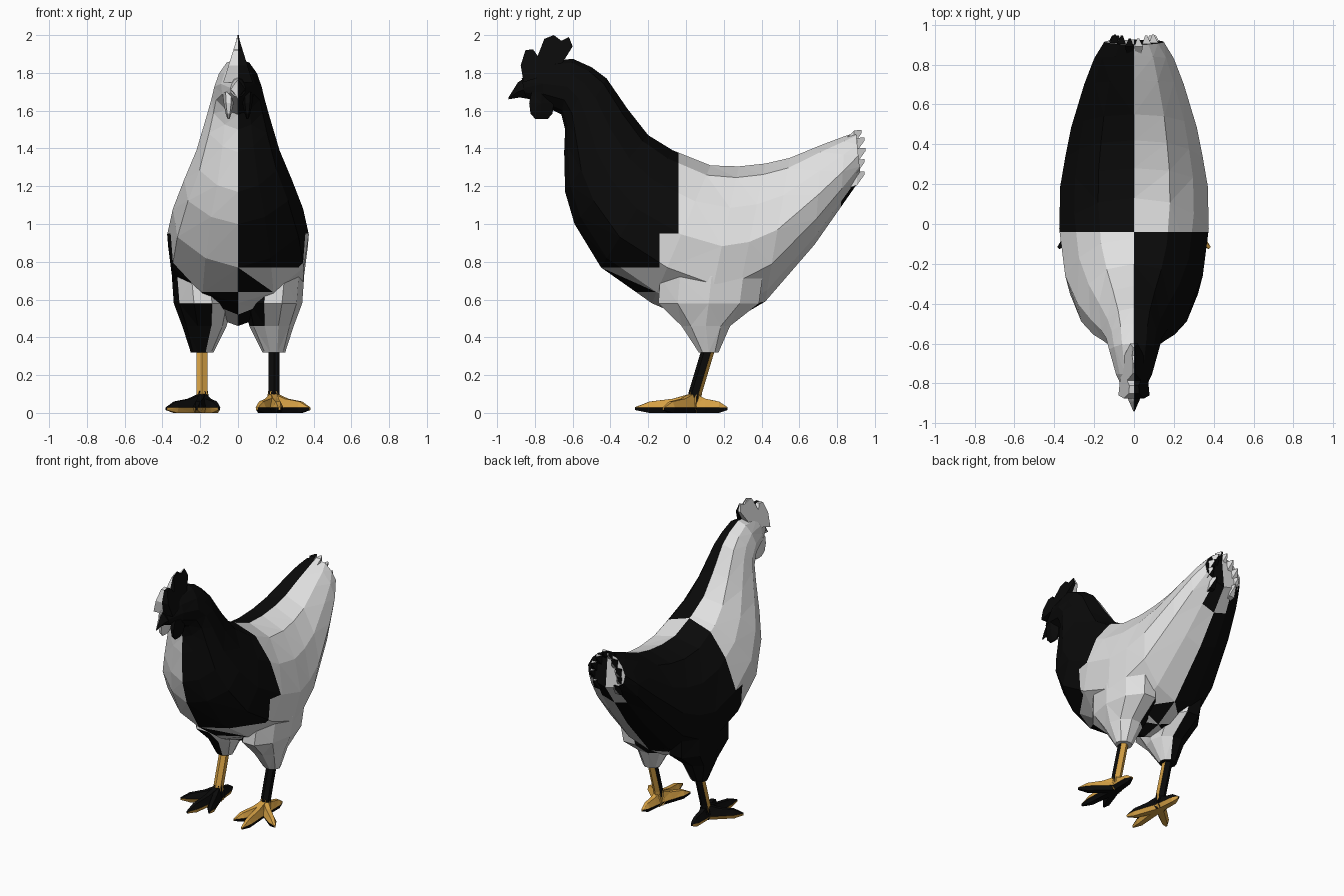
import bpy, bmesh, math
from mathutils import Vector

if "Cube" in bpy.data.objects:
    bpy.data.objects.remove(bpy.data.objects["Cube"])


def material(name, rgb):
    m = bpy.data.materials.new(name)
    m.diffuse_color = (*rgb, 1)
    m.use_nodes = True
    m.node_tree.nodes["Principled BSDF"].inputs["Base Color"].default_value = m.diffuse_color
    return m


WHITE = material("white_feather", (0.75, 0.75, 0.75))
BLACK = material("black", (0.003, 0.003, 0.003))
GOLD = material("golden_leg", (0.68, 0.36, 0.06))


def loft(name, rings, light, rule, cuts=()):
    """Skin rings of points, split along planes, and colour faces black by rule.
    The rule describes the right side; the left side is its inverse."""
    bm = bmesh.new()
    vs = [[bm.verts.new(p) for p in r] for r in rings]
    n = len(vs[0])
    for a, b in zip(vs, vs[1:]):
        for i in range(n):
            j = (i + 1) % n
            bm.faces.new((a[i], a[j], b[j], b[i]))
    bm.faces.new(vs[0])
    bm.faces.new(vs[-1])
    bmesh.ops.recalc_face_normals(bm, faces=bm.faces)
    bmesh.ops.triangulate(bm, faces=bm.faces)
    for co, no in cuts:
        bmesh.ops.bisect_plane(bm, geom=bm.verts[:] + bm.edges[:] + bm.faces[:],
                               dist=1e-4, plane_co=co, plane_no=no)
    bmesh.ops.recalc_face_normals(bm, faces=bm.faces)
    bm.normal_update()
    for f in bm.faces:
        c, nr = f.calc_center_median(), f.normal.copy()
        left = c.x < 0
        if left:
            c.x, nr.x = -c.x, -nr.x
        f.material_index = int(bool(rule(c, nr, left)) != left)
    me = bpy.data.meshes.new(name)
    bm.to_mesh(me)
    bm.free()
    me.materials.append(light)
    me.materials.append(BLACK)
    ob = bpy.data.objects.new(name, me)
    bpy.context.collection.objects.link(ob)
    return ob


MID = ((0, 0, 0), (1, 0, 0))
always = lambda c, n, left: True

# Body, neck, head and tail: top y,z / bottom y,z / half width
sections = [
    (-0.87, 1.77, -0.85, 1.67, 0.04),
    (-0.75, 1.855, -0.76, 1.63, 0.09),
    (-0.60, 1.875, -0.66, 1.58, 0.125),
    (-0.50, 1.83, -0.64, 1.50, 0.14),
    (-0.42, 1.77, -0.645, 1.38, 0.165),
    (-0.31, 1.61, -0.64, 1.17, 0.22),
    (-0.20, 1.47, -0.59, 1.00, 0.285),
    (-0.07, 1.39, -0.45, 0.77, 0.345),
    (0.13, 1.31, -0.18, 0.58, 0.375),
    (0.28, 1.305, 0.10, 0.46, 0.37),
    (0.42, 1.32, 0.25, 0.49, 0.345),
    (0.55, 1.35, 0.42, 0.59, 0.315),
    (0.72, 1.42, 0.68, 0.89, 0.25),
    (0.84, 1.465, 0.82, 1.09, 0.20),
    (0.90, 1.485, 0.925, 1.24, 0.15)]
# Half cross-section: fraction down from the top, fraction of the width
half = [(0.07, 0.48), (0.26, 0.8), (0.5, 1.0), (0.74, 0.93), (0.92, 0.5)]
outline = [(0, 0)] + half + [(1, 0)] + [(t, -w) for t, w in reversed(half)]


def body_rule(c, n, left):
    if c.y > 0.7:  # tail end and the strip under it
        return n.y > 0.9 or (c.x < 0.075 and c.z > 1.05 and n.z < -0.1)
    if c.z < 0.62 and c.y > 0:  # between the thighs
        return c.x < 0.1
    if c.y > (-0.04 if c.z > 0.95 else -0.14):
        return False
    return c.z > (0.64 if left else 0.77) or (c.x < 0.1 and c.z > 0.64)


loft("body", [[(w * hw, ty + (by - ty) * t, tz + (bz - tz) * t) for t, w in outline]
              for ty, tz, by, bz, hw in sections], WHITE, body_rule,
     [((0, -0.04, 0), (0, 1, 0)), ((0, -0.14, 0), (0, 1, 0)), ((0, 0, 0.95), (0, 0, 1)),
      ((0, 0, 0.77), (0, 0, 1)), ((0, 0, 0.64), (0, 0, 1)), MID])

# Beak
loft("beak", [[(0, -0.83, 1.79), (0.05, -0.83, 1.72), (0, -0.82, 1.66), (-0.05, -0.83, 1.72)],
              [(0, -0.89, 1.75), (0.025, -0.89, 1.70), (0, -0.88, 1.67), (-0.025, -0.89, 1.70)],
              [(0, -0.94, 1.67), (0.003, -0.94, 1.665), (0, -0.94, 1.66), (-0.003, -0.94, 1.665)]],
     WHITE, always, [MID])

# Comb: upright plate, thinner towards the top
comb = [(-0.86, 1.75), (-0.875, 1.84), (-0.85, 1.92), (-0.81, 1.925), (-0.785, 1.89),
        (-0.75, 1.98), (-0.70, 2.0), (-0.66, 1.97), (-0.62, 1.99), (-0.60, 1.94),
        (-0.65, 1.86), (-0.70, 1.80)]
loft("comb", [[(s * max(0.004, 0.05 * (2.0 - z) / 0.16), y, z) for y, z in comb]
              for s in (1, -1)], WHITE, always, [MID])

# Tail feather tips: x, z, tip y
feathers = [(0.02, 1.495, 0.93), (0.06, 1.455, 0.945), (0.095, 1.40, 0.95),
            (0.105, 1.34, 0.945), (0.08, 1.275, 0.945)]

for s, side in ((1, "right"), (-1, "left")):
    # Tail feathers: slim blades growing out of the tail end
    for i, (x, z, ty) in enumerate(feathers):
        rings = [[(s * (x + a * k), y, z + b * k + dz) for a, b in
                  ((-0.018, 0.035), (0.025, 0.035), (0.025, -0.035), (-0.018, -0.035))]
                 for y, k, dz in ((0.84, 0.6, -0.07), (ty - 0.04, 1.0, -0.035), (ty, 0.25, -0.005))]
        loft(f"tail_feather_{side}_{i}", rings, WHITE,
             lambda c, n, left: n.x < -0.2 or n.z < -0.5 or n.y > 0.6)

    # Wattle: hanging lobe with a narrow tip
    rings = [[(s * (0.05 + 0.026 * k * math.cos(a)), -0.765 + 0.075 * m * math.sin(a), z)
              for a in [math.tau * j / 6 for j in range(6)]]
             for z, k, m in ((1.70, 1.2, 0.8), (1.64, 1.0, 1.0), (1.585, 0.6, 0.9), (1.555, 0.2, 0.5))]
    loft("wattle_" + side, rings, WHITE, always)

    # Thigh: z, x range, y range
    rings = []
    for z, x0, x1, y0, y1 in ((0.88, 0.08, 0.31, 0.0, 0.36), (0.72, 0.05, 0.35, -0.15, 0.42),
                              (0.58, 0.03, 0.34, -0.16, 0.40), (0.46, 0.06, 0.295, -0.03, 0.24),
                              (0.32, 0.13, 0.25, 0.065, 0.175)):
        cx, rx, cy, ry = (x0 + x1) / 2, (x1 - x0) / 2, (y0 + y1) / 2, (y1 - y0) / 2
        rings.append([(s * (cx + rx * math.cos(a)), cy + ry * math.sin(a), z)
                      for a in [math.tau * j / 10 for j in range(10)]])

    def thigh_rule(c, n, left):
        if left and n.y < -0.2 and c.z > 0.6:
            return True
        return n.x < -0.25 and (left or c.z > 0.42)

    loft("thigh_" + side, rings, WHITE, thigh_rule)

    # Shank: black in front, golden behind on the right
    rings = [[(s * (0.19 + 0.033 * math.cos(a)), y + 0.036 * math.sin(a), z)
              for a in [math.tau * (j + 0.5) / 6 for j in range(6)]]
             for y, z in ((0.125, 0.36), (0.05, 0.11), (0.04, 0.05))]
    loft("shank_" + side, rings, GOLD, lambda c, n, left: n.y < 0.2)

    # Toes: golden on top, black soles on the right
    root = Vector((0.19, 0.04))
    for i, tip in enumerate(((0.10, -0.19), (0.22, -0.27), (0.38, -0.12), (0.20, 0.22))):
        tip = Vector(tip)
        d = (tip - root).normalized()
        perp = Vector((-d.y, d.x))
        rings = []
        for t, w, h in ((-0.1, 0.038, 0.115), (0.35, 0.034, 0.075),
                        (0.75, 0.028, 0.06), (1.0, 0.007, 0.03)):
            base = root.lerp(tip, t)
            low = 0.0 if t < 0.9 else 0.015
            ring = []
            for u, z in ((-0.6, low), (0.6, low), (1, 0.028), (0.45, h), (-0.45, h), (-1, 0.028)):
                p = base + perp * (u * w)
                ring.append((s * p.x, p.y, z))
            rings.append(ring)
        loft(f"toe_{side}_{i}", rings, GOLD, lambda c, n, left: n.z < -0.1)
